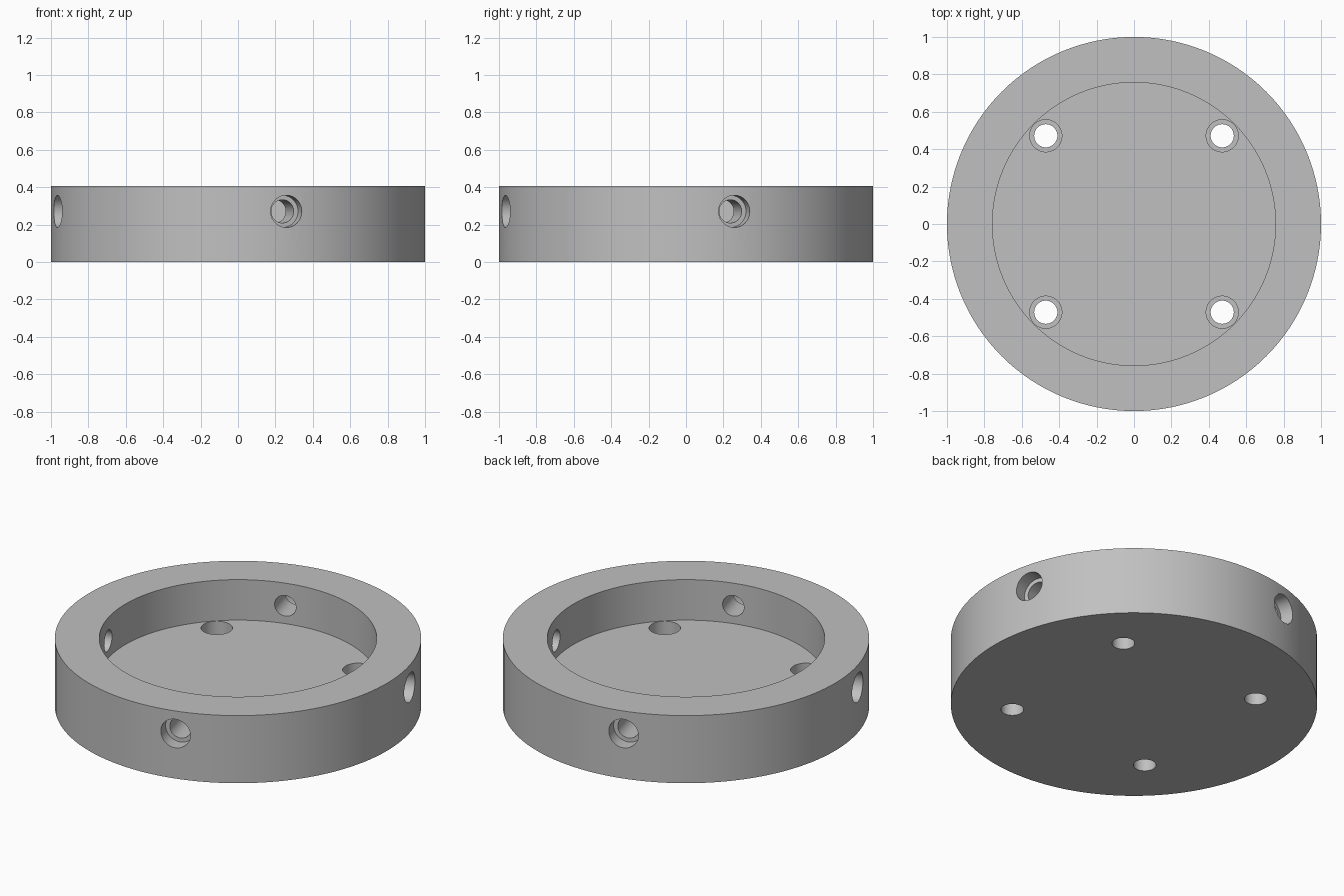
import bpy, bmesh
from math import radians, pi
from mathutils import Matrix

if "Cube" in bpy.data.objects:
    bpy.data.objects.remove(bpy.data.objects["Cube"])

# Main dimensions
HEIGHT, FLOOR = 0.407, 0.163
OUTER_R, INNER_R = 1.0, 0.757
BORE_R, HEAD_R, HEAD_DEPTH = 0.062, 0.086, 0.081
SIDE_Z, BOLT_CIRCLE = 0.271, 0.667


def lathe(bm, profile, segments, matrix=Matrix()):
    """Revolve (radius, height) points about z; both ends lie on the axis."""
    part = bmesh.new()
    verts = [part.verts.new((r, 0, z)) for r, z in profile]
    edges = [part.edges.new(pair) for pair in zip(verts, verts[1:])]
    bmesh.ops.spin(part, geom=verts + edges, cent=(0, 0, 0), axis=(0, 0, 1),
                   angle=2 * pi, steps=segments, use_merge=True)
    bmesh.ops.remove_doubles(part, verts=part.verts, dist=1e-5)
    # Merge the flat fans into single round faces
    bmesh.ops.dissolve_limit(part, angle_limit=radians(0.5),
                             verts=part.verts, edges=part.edges)
    bmesh.ops.recalc_face_normals(part, faces=part.faces)
    part.transform(matrix)
    mesh = bpy.data.meshes.new("part")
    part.to_mesh(mesh)
    bm.from_mesh(mesh)
    part.free()
    bpy.data.meshes.remove(mesh)


def make_object(name, bm):
    mesh = bpy.data.meshes.new(name)
    bm.to_mesh(mesh)
    bm.free()
    obj = bpy.data.objects.new(name, mesh)
    bpy.context.collection.objects.link(obj)
    return obj


def stepped_bore(shoulder, inner_end, outer_end):
    """Profile of a narrow bore that widens beyond its shoulder."""
    return [(0, inner_end), (BORE_R, inner_end), (BORE_R, shoulder),
            (HEAD_R, shoulder), (HEAD_R, outer_end), (0, outer_end)]


# Round dish: thick wall around a recessed floor
bm = bmesh.new()
lathe(bm, [(0, 0), (OUTER_R, 0), (OUTER_R, HEIGHT), (INNER_R, HEIGHT),
           (INNER_R, FLOOR), (0, FLOOR)], 128)
dish = make_object("round_dish", bm)

# Four counterbored floor holes and four radial wall holes
bm = bmesh.new()
for i in range(4):
    floor_turn = Matrix.Rotation(radians(45 + 90 * i), 4, "Z")
    lathe(bm, stepped_bore(FLOOR - HEAD_DEPTH, -0.1, FLOOR + 0.03), 48,
          floor_turn @ Matrix.Translation((BOLT_CIRCLE, 0, 0)))
    wall_turn = Matrix.Rotation(radians(15 + 90 * i), 4, "Z")
    lathe(bm, stepped_bore(OUTER_R - HEAD_DEPTH, 0.7, 1.1), 48,
          Matrix.Translation((0, 0, SIDE_Z)) @ wall_turn
          @ Matrix.Rotation(radians(90), 4, "Y"))
cutter = make_object("hole_cutter", bm)
cutter.hide_render = True

# Cut the holes
cut = dish.modifiers.new("holes", "BOOLEAN")
cut.operation = "DIFFERENCE"
cut.solver = "EXACT"
cut.object = cutter
bpy.ops.object.select_all(action="DESELECT")
dish.select_set(True)
bpy.context.view_layer.objects.active = dish
bpy.ops.object.modifier_apply(modifier=cut.name)
bpy.data.objects.remove(cutter)

# Single grey finish
grey = bpy.data.materials.new("plain_grey")
grey.use_nodes = True
colour = (0.53, 0.53, 0.53, 1)
grey.diffuse_color = colour
grey.node_tree.nodes["Principled BSDF"].inputs["Base Color"].default_value = colour
dish.data.materials.clear()
dish.data.materials.append(grey)
bpy.ops.object.shade_smooth_by_angle(angle=radians(30))
